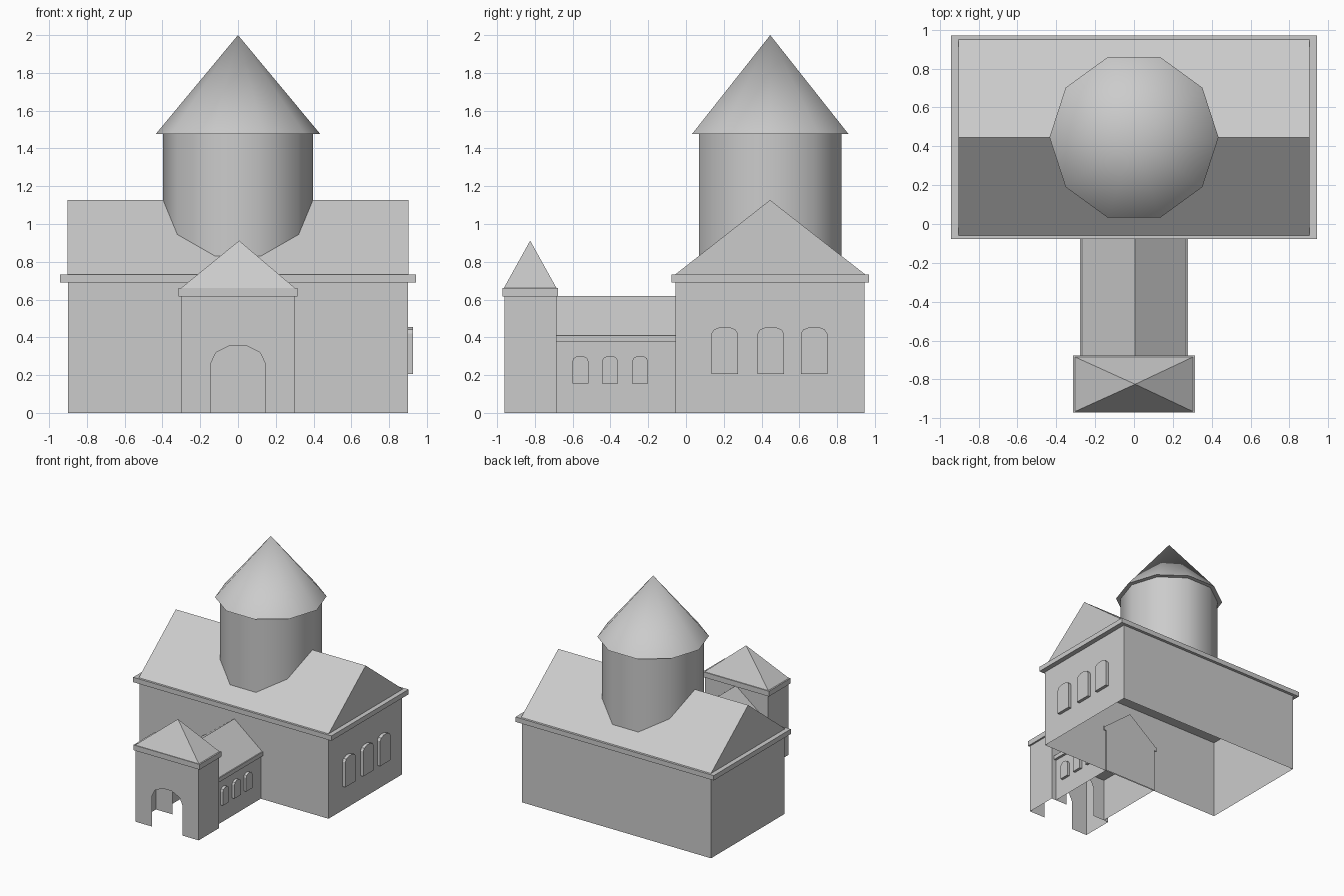
import bpy, bmesh, math

if "Cube" in bpy.data.objects:
    bpy.data.objects.remove(bpy.data.objects["Cube"])


def finish(name, bm):
    bmesh.ops.recalc_face_normals(bm, faces=bm.faces[:])
    me = bpy.data.meshes.new(name)
    bm.to_mesh(me)
    bm.free()
    ob = bpy.data.objects.new(name, me)
    bpy.context.collection.objects.link(ob)
    return ob


def prism(name, pts, axis, a, b, skip=(), caps=(True, True)):
    """Extrude a 2D profile along x (profile y,z) or y (profile x,z)."""
    bm = bmesh.new()

    def ring(d):
        return [bm.verts.new((d, u, v) if axis == 'x' else (u, d, v)) for u, v in pts]

    ra, rb = ring(a), ring(b)
    n = len(pts)
    for i in range(n):
        if i not in skip:
            j = (i + 1) % n
            bm.faces.new((ra[i], ra[j], rb[j], rb[i]))
    if caps[0]:
        bm.faces.new(ra[::-1])
    if caps[1]:
        bm.faces.new(rb)
    return finish(name, bm)


def box(name, x0, x1, y0, y1, z0, z1, open_bottom=False, caps=(True, True)):
    pts = [(x0, z0), (x1, z0), (x1, z1), (x0, z1)]
    return prism(name, pts, 'y', y0, y1, (0,) if open_bottom else (), caps)


def arch(c, half, z0, spring, top):
    """Arch outline from bottom left, over the top, to bottom right."""
    head = [(c - half * math.cos(math.pi * k / 5),
             spring + (top - spring) * math.sin(math.pi * k / 5) / math.sin(0.4 * math.pi))
            for k in range(6)]
    return [(c - half, z0)] + head + [(c + half, z0)]


def tower_part(name, r, z0, z1, y, pointed=False):
    """Ten-sided smooth drum or cone with a corner on the x axis."""
    bm = bmesh.new()
    n = 10

    def ring(z):
        return [bm.verts.new((r * math.cos(2 * math.pi * k / n),
                              y + r * math.sin(2 * math.pi * k / n), z)) for k in range(n)]

    low = ring(z0)
    bm.faces.new(low[::-1])
    if pointed:
        tip = bm.verts.new((0, y, z1))
        for k in range(n):
            bm.faces.new((low[k], low[(k + 1) % n], tip))
    else:
        high = ring(z1)
        bm.faces.new(high)
        for k in range(n):
            j = (k + 1) % n
            bm.faces.new((low[k], low[j], high[j], high[k]))
    ob = finish(name, bm)
    bpy.ops.object.select_all(action='DESELECT')
    ob.select_set(True)
    bpy.context.view_layer.objects.active = ob
    bpy.ops.object.shade_smooth_by_angle(angle=math.radians(40))
    return ob


# Main hall: hollow walls, cornice, gabled roof
box("hall_walls", -0.9, 0.9, -0.055, 0.945, 0, 0.69, True)
box("hall_cornice", -0.943, 0.943, -0.077, 0.97, 0.69, 0.732)
prism("hall_roof", [(-0.058, 0.732), (0.95, 0.732), (0.445, 1.127)], 'x', -0.903, 0.903)

# Tower drum and conical roof
tower_part("tower_drum", 0.397, 0.8, 1.477, 0.446)
tower_part("tower_roof", 0.435, 1.477, 2.0, 0.446, True)

# Corridor between hall and porch
box("corridor_walls", -0.255, 0.255, -0.685, -0.045, 0, 0.375, True, (False, True))
box("corridor_cornice", -0.277, 0.277, -0.685, -0.045, 0.375, 0.41)
prism("corridor_roof", [(-0.268, 0.41), (0.268, 0.41), (0.004, 0.62)], 'y', -0.685, -0.045)

# Entrance porch: hollow walls with arched openings front and back
opening = arch(0.0, 0.145, 0, 0.26, 0.355)
outline = opening + [(0.3, 0), (0.3, 0.615), (-0.3, 0.615), (-0.3, 0)]
porch_skip = set(range(len(opening))) | {len(outline) - 1}
prism("porch_walls", outline, 'y', -0.962, -0.686, porch_skip)
box("porch_cornice", -0.315, 0.315, -0.971, -0.677, 0.615, 0.66)

# Porch pyramid roof
bm = bmesh.new()
base = [bm.verts.new((x, y, 0.66)) for x, y in
        ((-0.303, -0.965), (0.303, -0.965), (0.303, -0.685), (-0.303, -0.685))]
tip = bm.verts.new((0.006, -0.825, 0.912))
bm.faces.new(base[::-1])
for i in range(4):
    bm.faces.new((base[i], base[(i + 1) % 4], tip))
finish("porch_roof", bm)

# Raised arched windows on the right side
for i, y in enumerate((0.205, 0.449, 0.678)):
    prism(f"hall_window_{i + 1}", arch(y, 0.07, 0.205, 0.42, 0.455), 'x', 0.89, 0.927)
for i, y in enumerate((-0.559, -0.402, -0.243)):
    prism(f"corridor_window_{i + 1}", arch(y, 0.043, 0.155, 0.272, 0.302), 'x', 0.245, 0.278)
